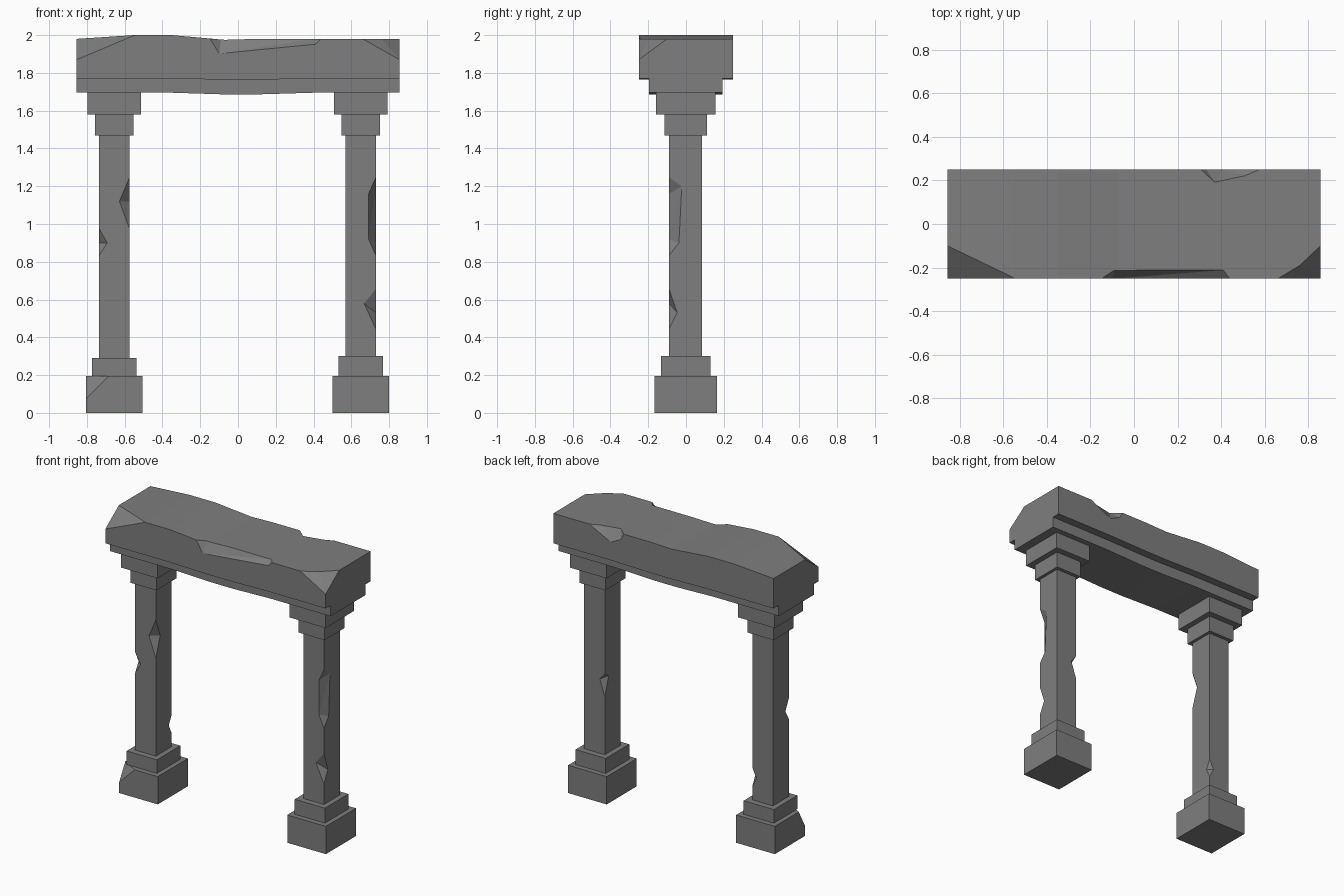
import bpy, bmesh
from mathutils import Vector

if "Cube" in bpy.data.objects:
    bpy.data.objects.remove(bpy.data.objects["Cube"])

stone = bpy.data.materials.new("grey stone")
stone.diffuse_color = (0.21, 0.21, 0.21, 1)
stone.use_nodes = True
stone.node_tree.nodes["Principled BSDF"].inputs["Base Color"].default_value = stone.diffuse_color


def add(name, bm):
    bmesh.ops.recalc_face_normals(bm, faces=bm.faces[:])
    me = bpy.data.meshes.new(name)
    bm.to_mesh(me)
    bm.free()
    me.materials.append(stone)
    ob = bpy.data.objects.new(name, me)
    bpy.context.collection.objects.link(ob)
    return ob


def box(name, cx, hx, y0, y1, z0, z1):
    bm = bmesh.new()
    bmesh.ops.create_cube(bm, size=1)
    for v in bm.verts:
        v.co = (cx + 2 * hx * v.co.x,
                y0 if v.co.y < 0 else y1,
                z0 if v.co.z < 0 else z1)
    return add(name, bm)


def corner_cut(ob, a, b, c, corner):
    """Slice a corner off with the plane through a, b, c."""
    a, b, c, corner = map(Vector, (a, b, c, corner))
    n = (b - a).cross(c - a).normalized()
    if n.dot(corner - a) < 0:
        n = -n
    bm = bmesh.new()
    bm.from_mesh(ob.data)
    bmesh.ops.bisect_plane(bm, geom=bm.verts[:] + bm.edges[:] + bm.faces[:],
                           plane_co=a, plane_no=n, clear_outer=True)
    bmesh.ops.holes_fill(bm, edges=[e for e in bm.edges if e.is_boundary])
    bmesh.ops.recalc_face_normals(bm, faces=bm.faces[:])
    bm.to_mesh(ob.data)
    bm.free()


def chip(ob, pts, out):
    """Knock out the hull of pts, extended outward along out."""
    out = Vector(out)
    bm = bmesh.new()
    for p in pts:
        bm.verts.new(Vector(p) + out * 0.01)
        bm.verts.new(Vector(p) + out)
    res = bmesh.ops.convex_hull(bm, input=bm.verts[:])
    loose = [v for v in bm.verts if not v.link_faces]
    bmesh.ops.delete(bm, geom=loose, context='VERTS')
    cutter = add("chip_cutter", bm)
    cutter.hide_render = True
    mod = ob.modifiers.new("chip", 'BOOLEAN')
    mod.operation = 'DIFFERENCE'
    mod.solver = 'EXACT'
    mod.object = cutter
    dg = bpy.context.evaluated_depsgraph_get()
    me = bpy.data.meshes.new_from_object(ob.evaluated_get(dg))
    ob.modifiers.clear()
    ob.data = me
    bpy.data.objects.remove(cutter)


def edge_chip(ob, x, y, sx, sy, top, bottom, wx, wy):
    """Chip on a vertical shaft edge; wx / wy list (width, z) on each face."""
    pts = [(x, y, top), (x, y, bottom)]
    pts += [(x - sx * w, y, z) for w, z in wx]
    pts += [(x, y - sy * w, z) for w, z in wy]
    chip(ob, pts, (sx * 0.1, sy * 0.1, 0))


def beam(name, half_y0, half_y1, stations):
    """Loft a rectangle along x; stations are (x, bottom, top)."""
    bm = bmesh.new()
    rings = [[bm.verts.new((x, y, z)) for y, z in
              ((half_y0, b), (half_y1, b), (half_y1, t), (half_y0, t))]
             for x, b, t in stations]
    for r, s in zip(rings, rings[1:]):
        for i in range(4):
            j = (i + 1) % 4
            bm.faces.new((r[i], r[j], s[j], s[i]))
    bm.faces.new(rings[0])
    bm.faces.new(rings[-1])
    return add(name, bm)


# Pillars: stepped base, square shaft, stepped capital
parts = {}
for side, cx, step in (("left", -0.655, 0.29), ("right", 0.65, 0.30)):
    for part, hx, y0, y1, z0, z1 in (
            ("base", 0.15, -0.168, 0.165, 0, 0.195),
            ("plinth", 0.117, -0.132, 0.129, 0.195, step),
            ("shaft", 0.08, -0.09, 0.086, step, 1.468),
            ("lower_capital", 0.101, -0.114, 0.111, 1.468, 1.58),
            ("upper_capital", 0.141, -0.158, 0.155, 1.58, 1.695)):
        parts[side, part] = box(f"{side}_{part}", cx, hx, y0, y1, z0, z1)

# Broken corner of the left base
corner_cut(parts["left", "base"], (-0.805, -0.168, 0.075), (-0.685, -0.168, 0.195),
           (-0.805, -0.10, 0.195), (-0.805, -0.168, 0.195))

# Chips along the shaft edges
ls, rs = parts["left", "shaft"], parts["right", "shaft"]
edge_chip(ls, -0.575, -0.09, 1, -1, 1.25, 0.97, [(0.055, 1.12)], [(0.05, 1.12)])
edge_chip(ls, -0.735, -0.09, -1, -1, 0.98, 0.83, [(0.045, 0.90)], [(0.04, 0.90)])
edge_chip(ls, -0.575, 0.086, 1, 1, 0.52, 0.38, [(0.035, 0.45)], [(0.035, 0.45)])
edge_chip(rs, 0.73, -0.09, 1, -1, 1.25, 0.83,
          [(0.04, 1.16), (0.04, 0.92)], [(0.07, 1.20), (0.055, 0.90)])
edge_chip(rs, 0.73, -0.09, 1, -1, 0.66, 0.44, [(0.065, 0.58)], [(0.045, 0.53)])
edge_chip(rs, 0.57, 0.086, -1, 1, 0.87, 0.70, [(0.04, 0.82)], [(0.045, 0.84)])

# Lintel: two gently uneven beams
xs = (-0.855, -0.55, -0.35, -0.07, 0.1, 0.4, 0.855)
top = (1.98, 2.0, 2.0, 1.975, 1.98, 1.98, 1.98)
mid = (1.77, 1.77, 1.77, 1.764, 1.764, 1.77, 1.77)
low = (1.695, 1.695, 1.695, 1.686, 1.686, 1.695, 1.695)
beam("lower_lintel", -0.197, 0.193, list(zip(xs, low, mid)))
upper = beam("upper_lintel", -0.25, 0.25, list(zip(xs, mid, top)))

# Broken front corners of the lintel
corner_cut(upper, (-0.855, -0.25, 1.87), (-0.545, -0.25, 2.0), (-0.855, -0.10, 1.98),
           (-0.855, -0.25, 1.98))
low_pt, bend = (0.855, -0.25, 1.87), (0.76, -0.19, 1.98)
corner_cut(upper, (0.66, -0.25, 1.98), bend, low_pt, (0.855, -0.25, 1.98))
corner_cut(upper, bend, (0.855, -0.10, 1.98), low_pt, (0.855, -0.25, 1.98))

# Chips on the front and back top edges
chip(upper, [(-0.15, -0.25, 1.98), (0.44, -0.25, 1.98), (-0.10, -0.25, 1.90),
             (0.41, -0.25, 1.95), (-0.09, -0.21, 1.978), (0.41, -0.21, 1.98)],
     (0, -0.1, 0.1))
chip(upper, [(0.305, 0.25, 1.98), (0.58, 0.25, 1.98), (0.41, 0.25, 1.895),
             (0.33, 0.25, 1.935), (0.37, 0.19, 1.98), (0.51, 0.22, 1.98)],
     (0, 0.1, 0.1))
